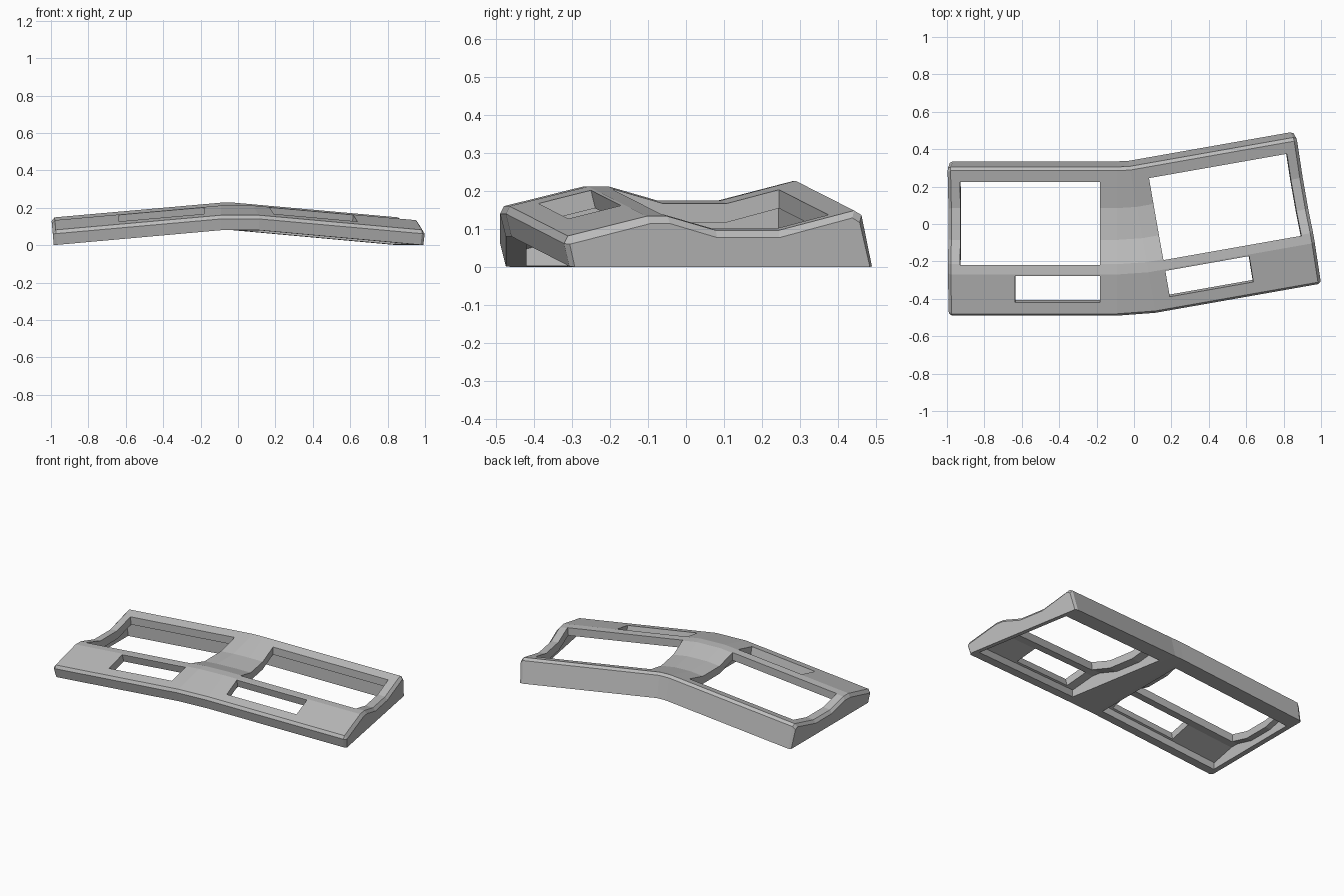
import bpy, bmesh, math
from mathutils import Matrix, Vector

cube = bpy.data.objects.get("Cube")
if cube:
    bpy.data.objects.remove(cube, do_unlink=True)

HINGE, END, RISE = 0.09, 0.985, 0.08
YAW = Matrix.Translation((-0.06, -0.008, 0)) @ Matrix.Rotation(math.radians(10), 4, 'Z')


def wing_point(side, x, y, z):
    """Wing-local point (x outward) to its place on the sloping left or right wing."""
    lift = RISE * (END - x) / (END - HINGE)
    p = Vector((x + 0.09 * z * x, y, z + lift))
    if side > 0:
        return YAW @ p
    p.x = -p.x
    return p


def loft(name, stations):
    """Skin a closed solid through (side, x, section) stations."""
    bm = bmesh.new()
    rings = [[bm.verts.new(wing_point(side, x, y, z)) for y, z in section]
             for side, x, section in stations]
    n = len(rings[0])
    for a, b in zip(rings, rings[1:]):
        for i in range(n):
            j = (i + 1) % n
            bm.faces.new((a[i], a[j], b[j], b[i]))
    bm.faces.new(rings[0])
    bm.faces.new(rings[-1])
    bmesh.ops.recalc_face_normals(bm, faces=bm.faces)
    mesh = bpy.data.meshes.new(name)
    bm.to_mesh(mesh)
    bm.free()
    obj = bpy.data.objects.new(name, mesh)
    bpy.context.collection.objects.link(obj)
    return obj


# Outer section: front wall, chamfer, ridge, valley, rear crest, rear wall
outer = [(-0.475, 0), (-0.49, 0.06), (-0.48, 0.08), (-0.27, 0.132), (-0.215, 0.132),
         (-0.085, 0.095), (0.085, 0.095), (0.285, 0.147), (0.305, 0.135), (0.335, 0)]
# Slightly shrunken section gives the chamfer around each end
tip = [(y * 0.975, z - 0.018 if z > 0.07 else z) for y, z in outer]
# Hollow underside keeps an even top plate
cavity = [(-0.42, -0.06)] + [(y, z - 0.05) for y, z in outer[3:7]] + [(0.235, 0.085), (0.235, -0.06)]
cavity.insert(1, (-0.42, 0.045))
# Window sections: upright large window, small one square to the sloping plate
large_window = [(-0.22, -0.06), (-0.22, 0.3), (0.225, 0.3), (0.225, -0.06)]
small_window = [(-0.395, 0), (-0.455, 0.24), (-0.306, 0.24), (-0.246, 0)]

# Body
case = loft("case_frame", [(-1, END, tip), (-1, END - 0.017, outer), (-1, HINGE, outer),
                           (1, HINGE, outer), (1, END - 0.017, outer), (1, END, tip)])

# Cut the cavities and windows in both wings
cutters = []
for side, label in ((-1, "right"), (1, "left")):
    for part, x0, x1, section in (("cavity", 0.115, 0.955, cavity),
                                  ("large_window", 0.18, 0.92, large_window),
                                  ("small_window", 0.18, 0.63, small_window)):
        cutter = loft(f"{label}_{part}_cutter", [(side, x0, section), (side, x1, section)])
        cutter.hide_render = True
        cutters.append(cutter)
        mod = case.modifiers.new(part, 'BOOLEAN')
        mod.operation = 'DIFFERENCE'
        mod.solver = 'EXACT'
        mod.object = cutter

bpy.context.view_layer.update()
graph = bpy.context.evaluated_depsgraph_get()
result = bpy.data.meshes.new_from_object(case.evaluated_get(graph))
case.modifiers.clear()
case.data = result
for cutter in cutters:
    bpy.data.objects.remove(cutter, do_unlink=True)

# Plain grey finish
grey = bpy.data.materials.new("plain_grey")
grey.use_nodes = True
colour = (0.5, 0.5, 0.5, 1)
grey.diffuse_color = colour
grey.node_tree.nodes["Principled BSDF"].inputs["Base Color"].default_value = colour
case.data.materials.clear()
case.data.materials.append(grey)
